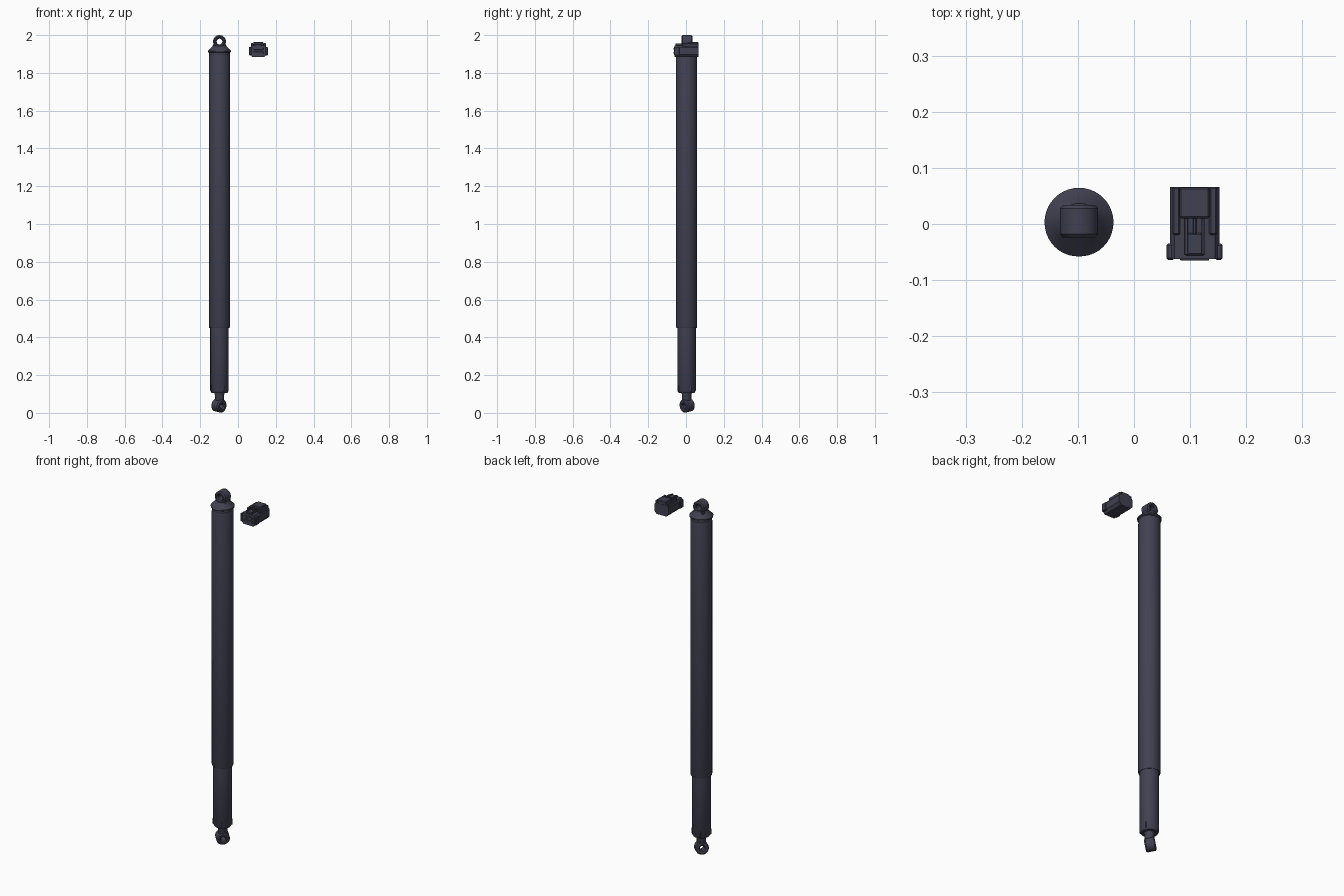
import bpy, bmesh, math
from mathutils import Matrix, Vector

cube = bpy.data.objects.get("Cube")
if cube:
    bpy.data.objects.remove(cube, do_unlink=True)

mat = bpy.data.materials.new("dark slate")
mat.use_nodes = True
COLOR = (0.052, 0.052, 0.082, 1)
mat.diffuse_color = COLOR
mat.node_tree.nodes["Principled BSDF"].inputs["Base Color"].default_value = COLOR

AX, AY = -0.098, 0.003   # strut axis
CX = 0.108               # plug centre


def finish(name, bm, matrix=Matrix(), smooth=True):
    bmesh.ops.recalc_face_normals(bm, faces=bm.faces)
    mesh = bpy.data.meshes.new(name)
    bm.to_mesh(mesh)
    bm.free()
    mesh.transform(matrix)
    mesh.materials.append(mat)
    obj = bpy.data.objects.new(name, mesh)
    bpy.context.collection.objects.link(obj)
    if smooth:
        bpy.ops.object.select_all(action="DESELECT")
        obj.select_set(True)
        bpy.context.view_layer.objects.active = obj
        bpy.ops.object.shade_smooth_by_angle(angle=math.radians(35))
    return obj


def lathe(profile, ring=False, n=40):
    """Revolve (radius, z) points about z; ring closes the profile, else ends are capped."""
    bm = bmesh.new()
    loops = [[bm.verts.new((r * math.cos(2 * math.pi * i / n),
                            r * math.sin(2 * math.pi * i / n), z)) for i in range(n)]
             for r, z in profile]
    pairs = list(zip(loops, loops[1:]))
    if ring:
        pairs.append((loops[-1], loops[0]))
    else:
        bm.faces.new(loops[0])
        bm.faces.new(loops[-1])
    for a, b in pairs:
        for i in range(n):
            j = (i + 1) % n
            bm.faces.new((a[i], a[j], b[j], b[i]))
    return bm


def box(name, x, y, z, bevel=0.003):
    """Bevelled box from (min, max) ranges."""
    bm = bmesh.new()
    bmesh.ops.create_cube(bm, size=1)
    size = [b - a for a, b in (x, y, z)]
    bmesh.ops.scale(bm, vec=size, verts=bm.verts)
    bmesh.ops.translate(bm, vec=[(a + b) / 2 for a, b in (x, y, z)], verts=bm.verts)
    bmesh.ops.bevel(bm, geom=bm.edges[:], offset=bevel, segments=1, affect="EDGES")
    return finish(name, bm, smooth=False)


def eye(name, centre, axis, hole, radius, half):
    """Mounting ring with chamfered rims around the given axis."""
    c = 0.006
    bm = lathe([(hole, -half + c), (hole + c, -half), (radius - c, -half), (radius, -half + c),
                (radius, half - c), (radius - c, half), (hole + c, half), (hole, half - c)], True)
    turn = Vector(axis).to_track_quat("Z", "Y").to_matrix().to_4x4()
    return finish(name, bm, Matrix.Translation(centre) @ turn)


strut = Matrix.Translation((AX, AY, 0))

# Telescoping tubes
finish("outer_tube", lathe([(0.049, 0.452), (0.054, 0.45), (0.056, 0.455), (0.056, 1.885),
                            (0.054, 1.892), (0.052, 1.893)]), strut)
finish("inner_tube", lathe([(0.035, 0.105), (0.042, 0.106), (0.049, 0.118), (0.049, 0.46)]), strut)

# Short raised keys around the lower end
for k in range(4):
    a = math.radians(-62 + 90 * k)
    x, y = AX + 0.047 * math.cos(a), AY + 0.047 * math.sin(a)
    box("lower_key", (x - 0.004, x + 0.004), (y - 0.004, y + 0.004), (0.114, 0.145), 0.001)

# Top cap: flange and cone with a flat front slope
cap = lathe([(0.052, 1.885), (0.055, 1.894), (0.055, 1.907), (0.061, 1.91), (0.0615, 1.917),
             (0.037, 1.941), (0.034, 1.95)])
cut = bmesh.ops.bisect_plane(cap, geom=cap.verts[:] + cap.edges[:] + cap.faces[:],
                             plane_co=(0, -0.025, 1.943), plane_no=(0, -0.68, 0.73),
                             clear_outer=True)
bmesh.ops.holes_fill(cap, edges=[e for e in cap.edges if e.is_boundary], sides=0)
finish("top_cap", cap, strut)

# Top eye and its shoulder
eye("top_eye", (AX, AY + 0.002, 1.966), (0, 1, 0), 0.015, 0.034, 0.029)
box("top_eye_shoulder", (AX - 0.033, AX + 0.033), (AY - 0.024, AY + 0.03), (1.925, 1.95), 0.005)

# Bottom neck and tilted eye
finish("bottom_neck", lathe([(0.021, 0.062), (0.025, 0.072), (0.025, 0.098), (0.03, 0.11)]), strut)
eye("bottom_eye", (AX - 0.003, AY + 0.003, 0.0395), (-1, 1, 0.25), 0.012, 0.035, 0.027)

# Plug housing: a section with chamfered lower corners, extruded front to back
half = [(0.031, 1.883), (0.044, 1.898), (0.044, 1.934), (0.036, 1.945)]
section = half + [(-x, z) for x, z in reversed(half)]
bm = bmesh.new()
face = bm.faces.new([bm.verts.new((CX + x, -0.062, z)) for x, z in section])
back = bmesh.ops.extrude_face_region(bm, geom=[face])
bmesh.ops.translate(bm, vec=(0, 0.128, 0),
                    verts=[v for v in back["geom"] if isinstance(v, bmesh.types.BMVert)])
finish("plug_housing", bm, smooth=False)

# Plug collar lugs and top rails on both sides
for s in (-1, 1):
    box("collar_lug", sorted((CX + s * 0.036, CX + s * 0.05)), (-0.064, -0.035), (1.893, 1.938))
    box("top_rail", sorted((CX + s * 0.026, CX + s * 0.04)), (-0.02, 0.066), (1.935, 1.957))
    box("latch_arm", sorted((CX + s * 0.012, CX + s * 0.018)), (-0.055, 0.012), (1.935, 1.956), 0.001)

# Latch plate, thumb tab and ribs
box("latch_plate", (CX - 0.027, CX + 0.027), (0.01, 0.065), (1.94, 1.963))
box("thumb_tab", (CX - 0.018, CX + 0.018), (-0.056, -0.016), (1.938, 1.952))
box("centre_rib", (CX - 0.003, CX + 0.003), (-0.018, 0.012), (1.935, 1.954), 0.001)

# Front face ridges
for z in (1.902, 1.922):
    box("front_ridge", (CX - 0.026, CX + 0.026), (-0.065, -0.06), (z, z + 0.01), 0.001)
